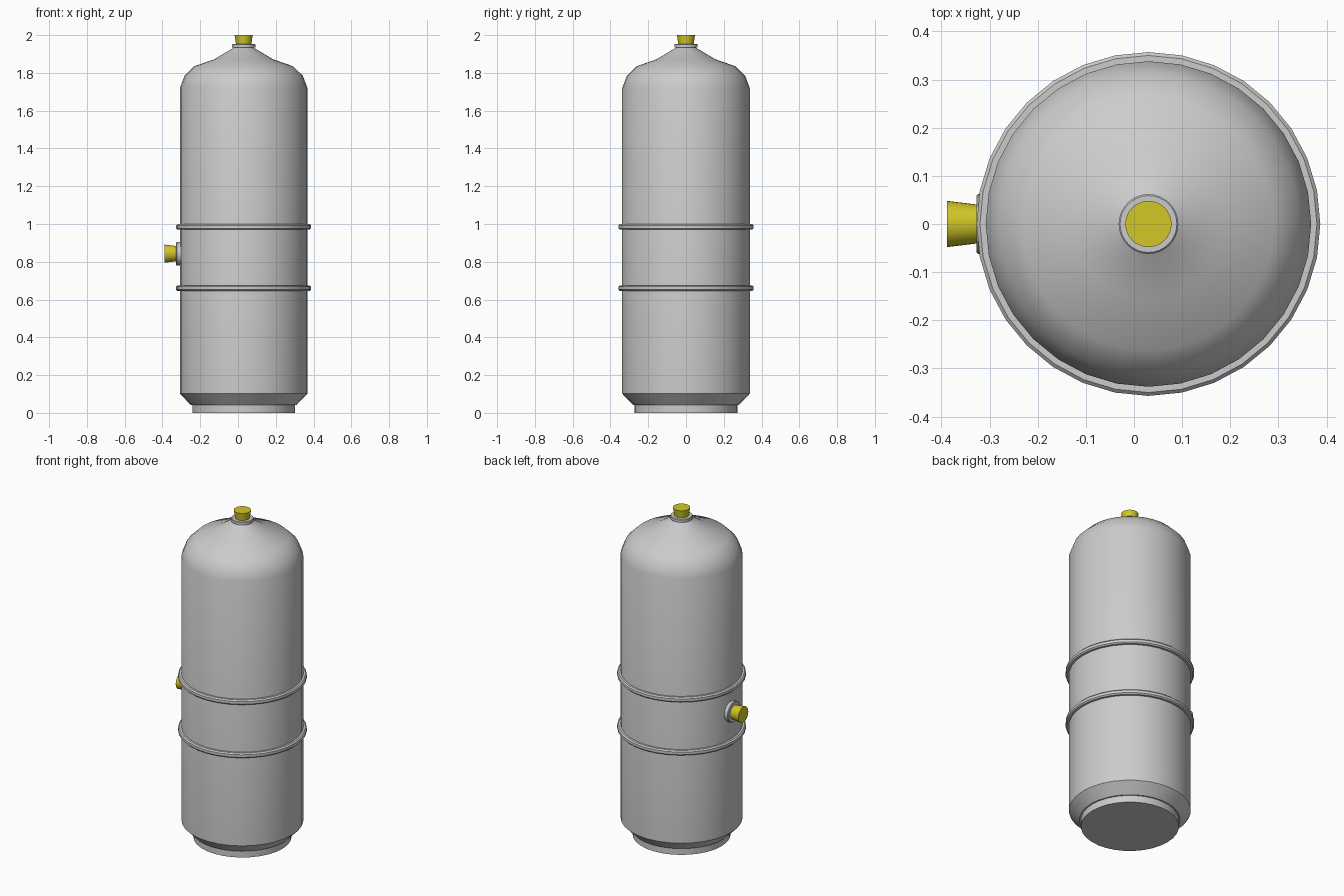
import bpy, bmesh, math
from mathutils import Matrix, Vector

if "Cube" in bpy.data.objects:
    bpy.data.objects.remove(bpy.data.objects["Cube"])

CX = 0.03      # tank axis
SIDES = 32


def lathe(name, profile, matrix, colour=None, closed=False):
    """Revolve (radius, height) points; ends are capped unless the profile is a closed loop."""
    bm = bmesh.new()
    rings = []
    for r, z in profile:
        rings.append([bm.verts.new((r * math.cos(2 * math.pi * i / SIDES),
                                    r * math.sin(2 * math.pi * i / SIDES), z))
                      for i in range(SIDES)])
    pairs = list(zip(rings, rings[1:]))
    if closed:
        pairs.append((rings[-1], rings[0]))
    else:
        bm.faces.new(rings[0][::-1])
        bm.faces.new(rings[-1])
    for a, b in pairs:
        for i in range(SIDES):
            j = (i + 1) % SIDES
            bm.faces.new((a[i], a[j], b[j], b[i]))
    bmesh.ops.recalc_face_normals(bm, faces=bm.faces)
    mesh = bpy.data.meshes.new(name)
    bm.to_mesh(mesh)
    bm.free()
    ob = bpy.data.objects.new(name, mesh)
    ob.matrix_world = matrix
    bpy.context.collection.objects.link(ob)
    bpy.ops.object.select_all(action='DESELECT')
    ob.select_set(True)
    bpy.context.view_layer.objects.active = ob
    bpy.ops.object.shade_smooth_by_angle(angle=math.radians(35))
    if colour:
        mesh.materials.append(colour)
    return ob


yellow = bpy.data.materials.new("yellow")
yellow.diffuse_color = (0.65, 0.58, 0.02, 1)
yellow.use_nodes = True
yellow.node_tree.nodes["Principled BSDF"].inputs["Base Color"].default_value = yellow.diffuse_color

axis = Matrix.Translation((CX, 0, 0))

# Tank: foot, chamfered bottom, straight wall, domed shoulder and neck
lathe("tank_body", [(0.272, 0), (0.272, 0.042), (0.28, 0.042), (0.338, 0.102),
                    (0.338, 1.72), (0.313, 1.785), (0.262, 1.835),
                    (0.156, 1.872), (0.05, 1.935), (0.05, 1.94)], axis)

# Two bands round the wall
for label, z in (("lower", 0.66), ("upper", 0.985)):
    lathe(label + "_band", [(0.33, z - 0.015), (0.35, z - 0.015), (0.357, z - 0.008),
                            (0.357, z + 0.008), (0.35, z + 0.015), (0.33, z + 0.015)],
          axis, closed=True)

# Valve outlets: grey collar with a flared yellow cap, on the top and on the left side
side = Matrix.Translation((-0.327, 0, 0.843)) @ Matrix.Rotation(-math.pi / 2, 4, 'Y')
top = Matrix.Translation((CX, 0, 1.953))
for label, place, depth, height in (("top", top, 0.018, 0.047), ("side", side, 0.04, 0.061)):
    lathe(label + "_collar", [(0.062, -depth), (0.062, -0.003), (0.059, 0)], place)
    lathe(label + "_cap", [(0.04, -0.004), (0.048, height)], place, yellow)
